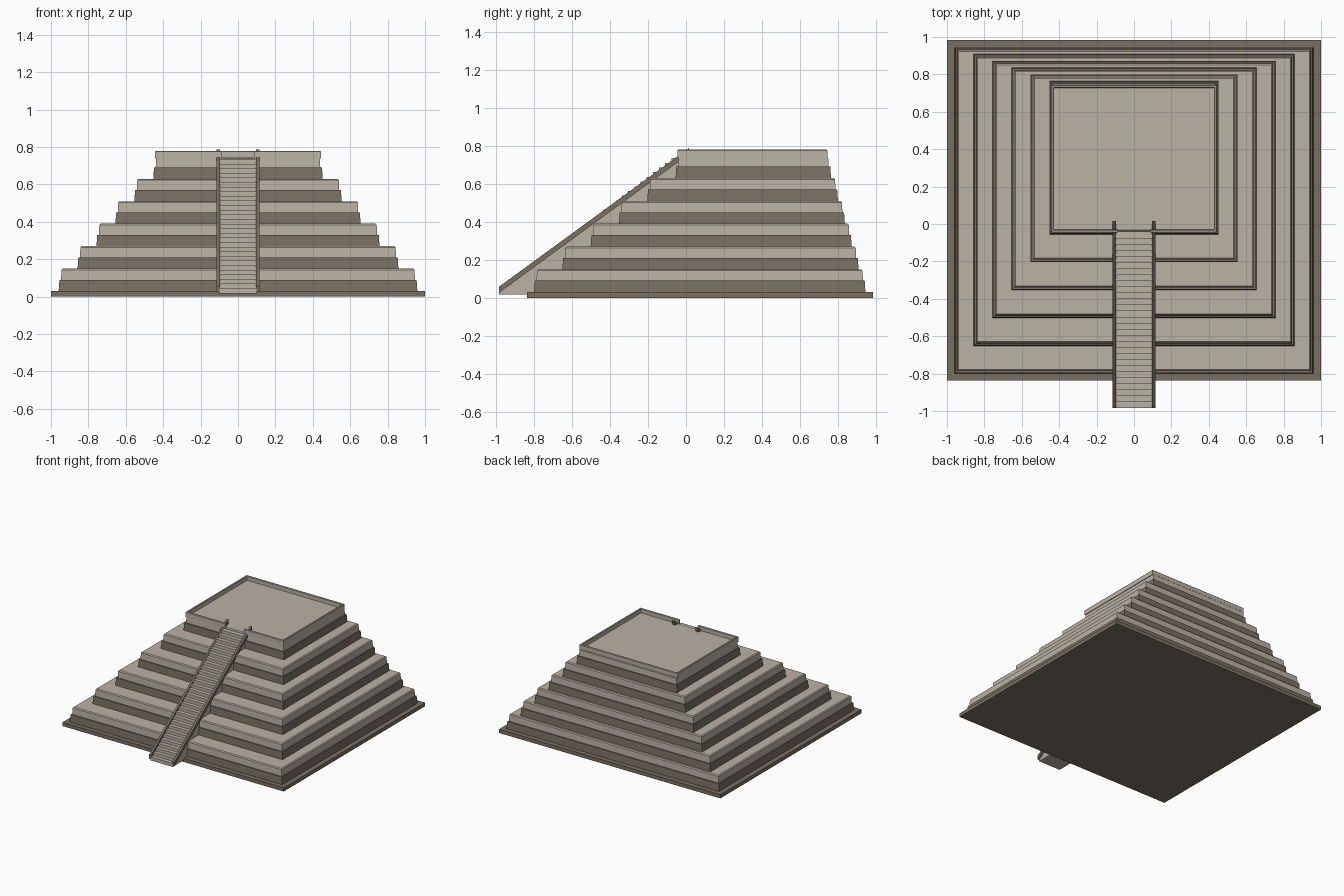
import bpy, bmesh

if "Cube" in bpy.data.objects:
    bpy.data.objects.remove(bpy.data.objects["Cube"])


def material(name, rgb):
    m = bpy.data.materials.new(name)
    m.diffuse_color = (*rgb, 1)
    m.use_nodes = True
    m.node_tree.nodes["Principled BSDF"].inputs["Base Color"].default_value = m.diffuse_color
    return m


LIGHT = material("pale_stone", (0.50, 0.445, 0.375))
DARK = material("dark_stone", (0.195, 0.162, 0.124))


def finish(name, bm, mat):
    bmesh.ops.recalc_face_normals(bm, faces=bm.faces)
    me = bpy.data.meshes.new(name)
    bm.to_mesh(me)
    bm.free()
    me.materials.append(mat)
    ob = bpy.data.objects.new(name, me)
    bpy.context.collection.objects.link(ob)
    return ob


def block(name, x0, x1, y0, y1, z0, z1, mat, taper=0.0, chamfer=0.0):
    """Box whose top is pulled in by taper, with chamfered top edges."""
    rings = [(z0, 0.0), (z1 - chamfer, taper)]
    if chamfer:
        rings.append((z1, taper + chamfer))
    bm = bmesh.new()
    loops = [[bm.verts.new(p) for p in ((x0 + d, y0 + d, z), (x1 - d, y0 + d, z),
                                        (x1 - d, y1 - d, z), (x0 + d, y1 - d, z))]
             for z, d in rings]
    bm.faces.new(loops[0])
    bm.faces.new(loops[-1])
    for a, b in zip(loops, loops[1:]):
        for i in range(4):
            j = (i + 1) % 4
            bm.faces.new((a[i], a[j], b[j], b[i]))
    return finish(name, bm, mat)


def extrude_x(name, profile, x0, x1, mat):
    """Side profile of (y, z) points extruded across x."""
    bm = bmesh.new()
    a = [bm.verts.new((x0, y, z)) for y, z in profile]
    b = [bm.verts.new((x1, y, z)) for y, z in profile]
    bm.faces.new(a)
    bm.faces.new(b)
    for i in range(len(a)):
        j = (i + 1) % len(a)
        bm.faces.new((a[i], a[j], b[j], b[i]))
    return finish(name, bm, mat)


# Ground slab
block("base_slab", -1, 1, -0.838, 0.985, 0, 0.03, DARK)

# Six stepped tiers: dark plinth below, pale course above
for i in range(6):
    w, f, r, z = 0.959 - 0.1012 * i, -0.800 + 0.149 * i, 0.945 - 0.0362 * i, 0.03 + 0.12 * i
    block(f"tier_{i + 1}_plinth", -w, w, f, r, z, z + 0.06, DARK, taper=0.004)
    g = 0.013
    top = z + (0.12 if i < 5 else 0.115)
    block(f"tier_{i + 1}_course", -w + g, w - g, f + g, r - g, z + 0.06, top,
          LIGHT, taper=0.002, chamfer=0.007)

# Parapet around the summit, open at the stairs
W, F, R, T, Z0, Z1, GAP = 0.443, -0.046, 0.744, 0.016, 0.738, 0.78, 0.085
for side, s in (("left", -1), ("right", 1)):
    xs = sorted((s * W, s * (W - T)))
    block(f"parapet_{side}", *xs, F, R, Z0, Z1, LIGHT, chamfer=0.004)
    xs = sorted((s * GAP, s * (W - T / 2)))
    block(f"parapet_front_{side}", *xs, F, F + T, Z0, Z1, LIGHT, chamfer=0.004)
block("parapet_back", -W + T / 2, W - T / 2, R - T, R, Z0, Z1, LIGHT, chamfer=0.004)

# Staircase: stepped top, flat underside
N, Y0, Y1, ZB, ZT = 29, -0.985, -0.045, 0.016, 0.735
run, rise = (Y1 - Y0) / N, (ZT - 0.02) / N
profile = [(Y0, ZB)]
for k in range(N):
    z = 0.02 + rise * (k + 1)
    profile += [(Y0 + run * k, z), (Y0 + run * (k + 1), z)]
profile += [(0.0, ZT), (0.0, ZB)]
extrude_x("staircase", profile, -0.1, 0.1, LIGHT)

# Sloping rails on both sides, running a little onto the summit
slope = 0.73
end = 0.015
rail = [(Y0, 0.026), (Y0, 0.058), (end, 0.058 + slope * (end - Y0)), (end, 0.026 + slope * (end - Y0))]
for side, s in (("left", -1), ("right", 1)):
    xs = sorted((s * 0.097, s * 0.115))
    extrude_x(f"stair_rail_{side}", rail, *xs, DARK)
